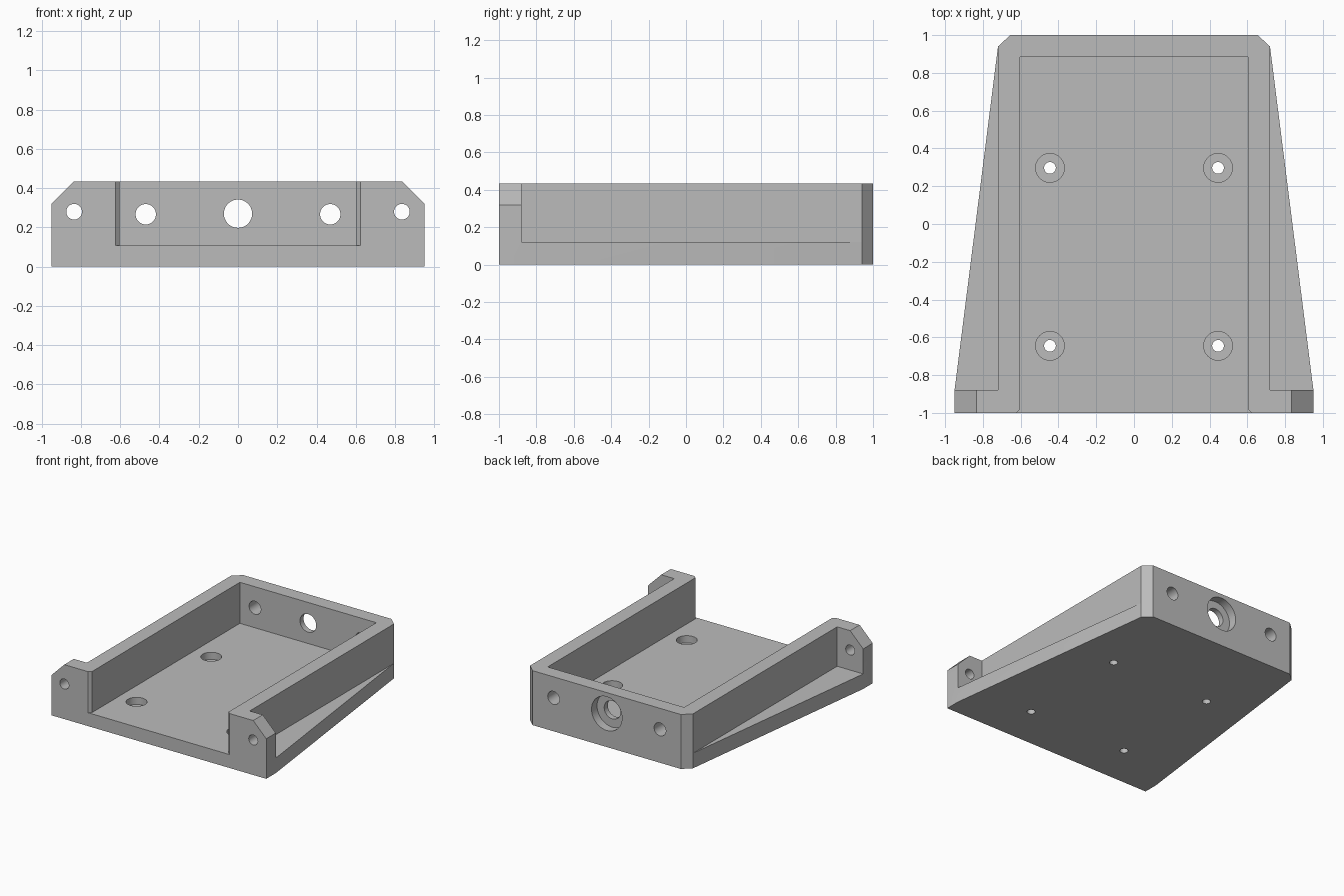
import bpy, bmesh, math
from mathutils import Matrix, Vector

cube = bpy.data.objects.get("Cube")
if cube:
    bpy.data.objects.remove(cube, do_unlink=True)

grey = bpy.data.materials.new("plain grey")
grey.use_nodes = True
colour = (0.5, 0.5, 0.5, 1)
grey.diffuse_color = colour
grey.node_tree.nodes["Principled BSDF"].inputs["Base Color"].default_value = colour

HEIGHT, LEDGE, FLOOR = 0.435, 0.12, 0.107


def finish(name, bm):
    bmesh.ops.recalc_face_normals(bm, faces=bm.faces)
    mesh = bpy.data.meshes.new(name)
    bm.to_mesh(mesh)
    bm.free()
    mesh.materials.append(grey)
    obj = bpy.data.objects.new(name, mesh)
    bpy.context.collection.objects.link(obj)
    return obj


def prism(name, points, direction):
    """Extrude a closed outline along a direction."""
    bm = bmesh.new()
    face = bm.faces.new([bm.verts.new(p) for p in points])
    new = bmesh.ops.extrude_face_region(bm, geom=[face])["geom"]
    moved = [v for v in new if isinstance(v, bmesh.types.BMVert)]
    bmesh.ops.translate(bm, verts=moved, vec=Vector(direction))
    return finish(name, bm)


def mirrored(half, z):
    """Complete a right-hand outline with its mirror image."""
    return [(x, y, z) for x, y in half] + [(-x, y, z) for x, y in reversed(half)]


def drill(name, centre, radius, depth, axis):
    bm = bmesh.new()
    turn = Matrix.Rotation(math.pi / 2, 4, "X") if axis == "Y" else Matrix()
    bmesh.ops.create_cone(bm, cap_ends=True, segments=48, radius1=radius, radius2=radius,
                          depth=depth, matrix=Matrix.Translation(centre) @ turn)
    return finish(name, bm)


def combine(body, tool, operation):
    """Apply a boolean and remove its tool."""
    mod = body.modifiers.new("shape", "BOOLEAN")
    mod.operation, mod.solver, mod.object = operation, "EXACT", tool
    bpy.context.view_layer.objects.active = body
    bpy.ops.object.modifier_apply(modifier=mod.name)
    bpy.data.objects.remove(tool, do_unlink=True)


# Tapered base plate
back_corner = [(0.72, 0.94), (0.655, 1)]
body = prism("tray_body", mirrored([(0.95, -1), (0.95, -0.88)] + back_corner, 0), (0, 0, LEDGE))

# Block that becomes the side and back walls
walls = prism("walls", mirrored([(0.72, -1)] + back_corner, 0), (0, 0, HEIGHT))
combine(body, walls, "UNION")

# Front mounting ears with sloping outer corners
for side in (-1, 1):
    outline = [(0.65, 0), (0.95, 0), (0.95, 0.32), (0.835, HEIGHT), (0.65, HEIGHT)]
    ear = prism("ear", [(side * x, -1, z) for x, z in outline], (0, 0.12, 0))
    combine(body, ear, "UNION")

# Open-fronted cavity with a small flare at the mouth
cavity = prism("cavity", mirrored([(0.645, -1.02), (0.603, -0.98), (0.603, 0.885)], FLOOR), (0, 0, 1))
combine(body, cavity, "DIFFERENCE")

# Counterbored floor screw holes
for x in (-0.445, 0.445):
    for y in (-0.645, 0.297):
        combine(body, drill("screw_hole", (x, y, 0.05), 0.031, 0.4, "Z"), "DIFFERENCE")
        combine(body, drill("screw_recess", (x, y, 0.15), 0.076, 0.2, "Z"), "DIFFERENCE")

# Ear holes and back wall holes
for side in (-1, 1):
    combine(body, drill("ear_hole", (side * 0.835, -0.94, 0.28), 0.04, 0.3, "Y"), "DIFFERENCE")
    combine(body, drill("back_hole", (side * 0.47, 0.94, 0.267), 0.052, 0.3, "Y"), "DIFFERENCE")

# Central stepped hole in the back wall
combine(body, drill("centre_hole", (0, 0.94, 0.27), 0.072, 0.3, "Y"), "DIFFERENCE")
combine(body, drill("centre_recess", (0, 1.03, 0.267), 0.135, 0.2, "Y"), "DIFFERENCE")

# Smooth the bores, keep the edges sharp
bpy.ops.object.select_all(action="DESELECT")
body.select_set(True)
bpy.context.view_layer.objects.active = body
bpy.ops.object.shade_smooth_by_angle(angle=math.radians(20))
